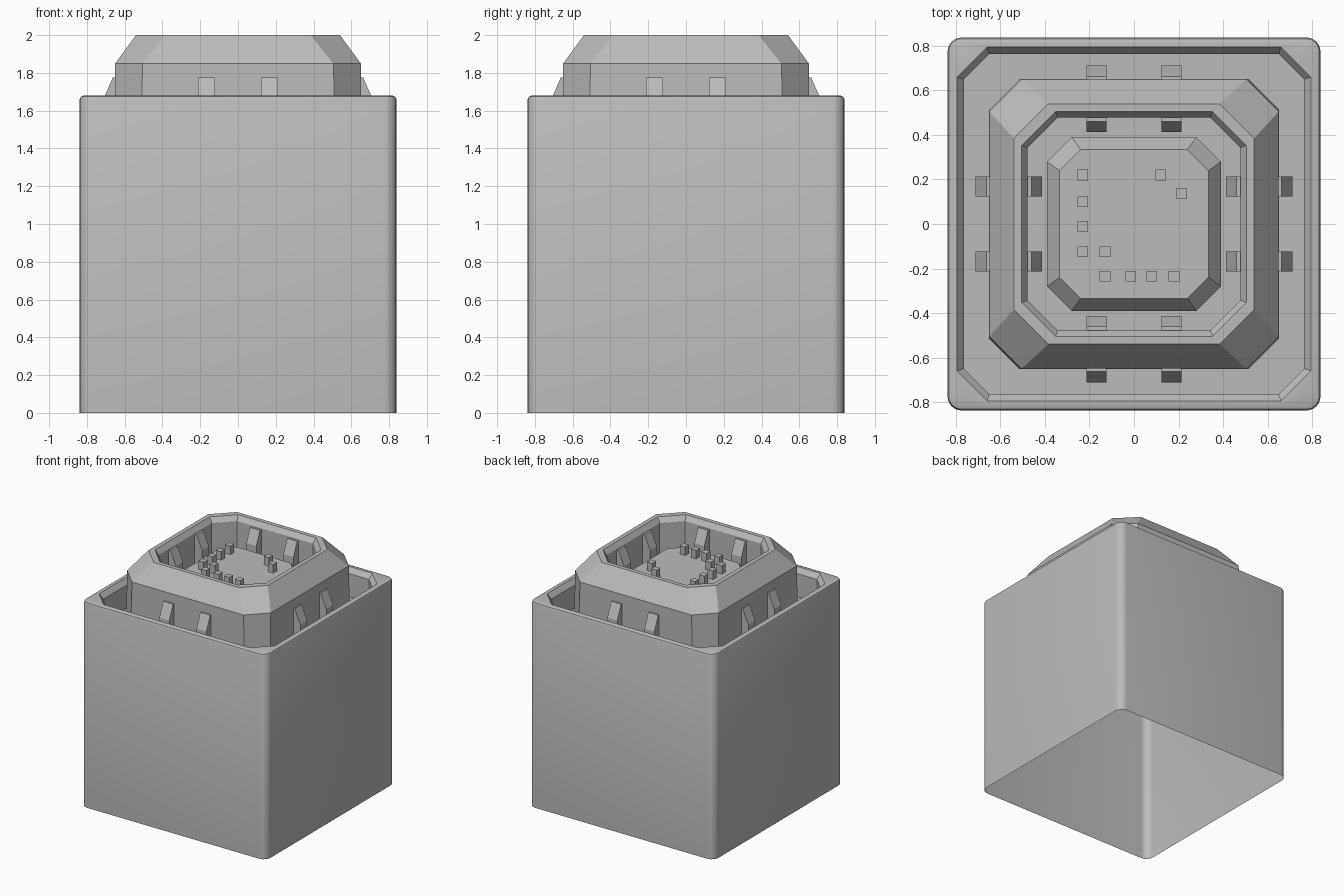
import bpy
import bmesh
from math import cos, sin, pi, radians
from mathutils import Matrix, Vector

if "Cube" in bpy.data.objects:
    bpy.data.objects.remove(bpy.data.objects["Cube"])

grey = bpy.data.materials.new("plain grey")
grey.use_nodes = True
grey.diffuse_color = (0.5, 0.5, 0.5, 1)
grey.node_tree.nodes["Principled BSDF"].inputs["Base Color"].default_value = (0.5, 0.5, 0.5, 1)

STEPS = 6            # segments along every corner
TRENCH, CHANNEL, DECK = 1.45, 1.7, 1.83


def finish(name, bm, smooth=False):
    mesh = bpy.data.meshes.new(name)
    bm.to_mesh(mesh)
    bm.free()
    mesh.materials.append(grey)
    obj = bpy.data.objects.new(name, mesh)
    bpy.context.collection.objects.link(obj)
    if smooth:
        bpy.ops.object.select_all(action='DESELECT')
        obj.select_set(True)
        bpy.context.view_layer.objects.active = obj
        bpy.ops.object.shade_smooth_by_angle(angle=radians(30))
    return obj


def outline(half, flat, z, rounded):
    """Square with rounded or cut corners; flat is where each corner starts."""
    points = []
    for quarter in range(4):
        turn = Matrix.Rotation(quarter * pi / 2, 3, 'Z')
        for i in range(STEPS + 1):
            t = i / STEPS
            u, v = (cos(t * pi / 2), sin(t * pi / 2)) if rounded else (1 - t, t)
            r = half - flat
            points.append(turn @ Vector((flat + r * u, flat + r * v, z)))
    return points


def loft(name, rings, cap=False, smooth=False):
    """Skin a stack of outlines given as (half, flat, z, rounded)."""
    bm = bmesh.new()
    loops = [[bm.verts.new(p) for p in outline(*ring)] for ring in rings]
    count = len(loops[0])
    for low, high in zip(loops, loops[1:]):
        for i in range(count):
            j = (i + 1) % count
            bm.faces.new((low[i], low[j], high[j], high[i]))
    if cap:
        bm.faces.new(loops[-1])
    return finish(name, bm, smooth)


# Open-bottomed body with soft corners, a rim and a trench
loft("body", [
    (0.838, 0.775, 0, True),
    (0.838, 0.775, 1.66, True),
    (0.832, 0.775, 1.674, True),
    (0.818, 0.775, 1.68, True),
    (0.795, 0.66, 1.68, False),
    (0.764, 0.65, 1.64, False),
    (0.764, 0.65, TRENCH, False),
    (0.652, 0.515, TRENCH, False),
], smooth=True)

# Raised collar with sloped shoulders and an inner channel
loft("collar", [
    (0.652, 0.515, TRENCH, False),
    (0.65, 0.505, 1.85, False),
    (0.54, 0.385, 2.0, False),
    (0.505, 0.353, 2.0, False),
    (0.478, 0.343, 1.96, False),
    (0.478, 0.343, CHANNEL, False),
    (0.39, 0.28, CHANNEL, False),
])

# Central deck with chamfered edges
loft("deck", [
    (0.39, 0.28, CHANNEL, False),
    (0.39, 0.28, 1.755, False),
    (0.335, 0.24, DECK, False),
], cap=True)


def clips(name, profile):
    """Two wedge clips on each of the four sides."""
    bm = bmesh.new()
    for side in range(4):
        turn = Matrix.Rotation(side * pi / 2, 3, 'Z')
        for centre in (-0.168, 0.168):
            a, b = [[bm.verts.new(turn @ Vector((r, centre + w, z))) for r, z in profile]
                    for w in (-0.045, 0.045)]
            bm.faces.new(a)
            bm.faces.new(b[::-1])
            for i in range(len(a)):
                j = (i + 1) % len(a)
                bm.faces.new((a[j], a[i], b[i], b[j]))
    bmesh.ops.recalc_face_normals(bm, faces=bm.faces)
    finish(name, bm)


clips("outer_clips", [(0.645, 1.775), (0.663, 1.775), (0.713, 1.66), (0.713, TRENCH), (0.645, TRENCH)])
clips("inner_clips", [(0.485, 1.95), (0.46, 1.95), (0.413, 1.84), (0.413, CHANNEL), (0.485, CHANNEL)])

# Small pegs standing on the deck
bm = bmesh.new()
column = [(-0.23, y) for y in (0.22, 0.1, -0.01, -0.125)]
row = [(x, -0.235) for x in (-0.13, -0.015, 0.08, 0.18)]
for x, y in column + row + [(-0.13, -0.125), (0.12, 0.22), (0.215, 0.137)]:
    place = Matrix.Translation((x, y, DECK + 0.035)) @ Matrix.Diagonal((0.048, 0.048, 0.07, 1))
    bmesh.ops.create_cube(bm, size=1, matrix=place)
finish("pegs", bm)
